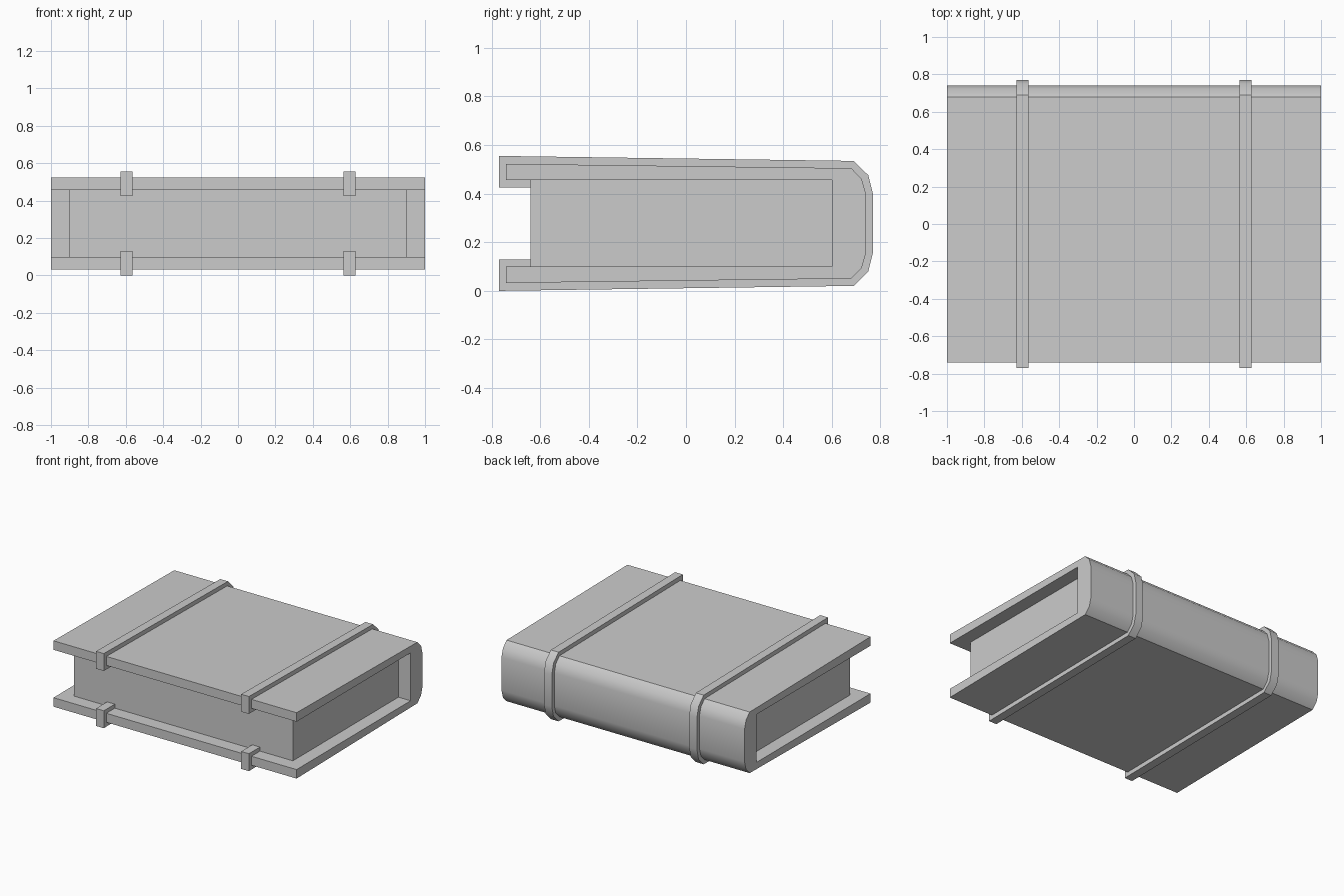
import bpy, bmesh, math

if "Cube" in bpy.data.objects:
    bpy.data.objects.remove(bpy.data.objects["Cube"])

MID_Z = 0.2775


def prism(name, half_profile, x0, x1):
    """Extrude a (y, height from mid) half profile, mirrored about MID_Z, along x."""
    pts = [(y, MID_Z + h) for y, h in half_profile]
    pts += [(y, MID_Z - h) for y, h in reversed(half_profile)]
    bm = bmesh.new()
    face = bm.faces.new([bm.verts.new((x0, y, z)) for y, z in pts])
    ext = bmesh.ops.extrude_face_region(bm, geom=[face], use_keep_orig=True)
    moved = [g for g in ext["geom"] if isinstance(g, bmesh.types.BMVert)]
    bmesh.ops.translate(bm, verts=moved, vec=(x1 - x0, 0, 0))
    bmesh.ops.recalc_face_normals(bm, faces=bm.faces)
    mesh = bpy.data.meshes.new(name)
    bm.to_mesh(mesh)
    bm.free()
    ob = bpy.data.objects.new(name, mesh)
    bpy.context.collection.objects.link(ob)
    bpy.ops.object.select_all(action='DESELECT')
    ob.select_set(True)
    bpy.context.view_layer.objects.active = ob
    bpy.ops.object.shade_smooth_by_angle(angle=math.radians(38))
    return ob


# Cover: two boards and a rounded spine; starts inside the slot so the C closes at the spine
cover = [(0.60, 0.178), (-0.74, 0.178), (-0.74, 0.245),
         (0.68, 0.227), (0.723, 0.183), (0.74, 0.122)]
# Reorder so mirrored half joins across the spine, then across the slot's back wall
prism("cover", cover, -1.0, 1.0)

# Page block
prism("pages", [(-0.64, 0.178), (0.60, 0.178)], -0.9, 0.9)

# Straps: the cover outline enlarged all round
strap = [(0.57, 0.148), (-0.77, 0.148), (-0.77, 0.2775),
         (0.69, 0.257), (0.75, 0.198), (0.77, 0.118)]
for side, x in (("left", -0.597), ("right", 0.597)):
    prism("strap_" + side, strap, x - 0.032, x + 0.032)
